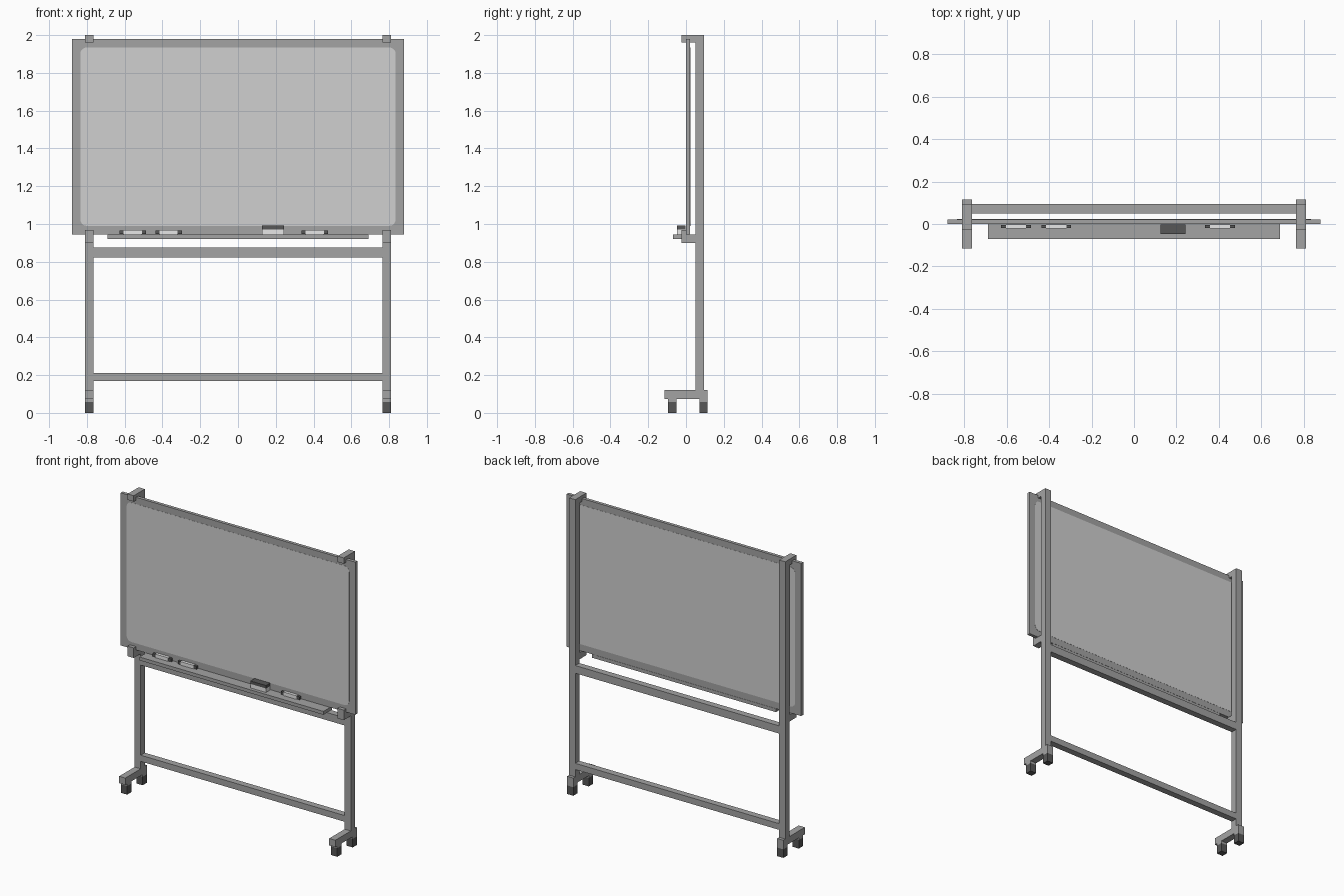
import bpy, bmesh, math

cube = bpy.data.objects.get("Cube")
if cube:
    bpy.data.objects.remove(cube, do_unlink=True)


def material(name, v):
    m = bpy.data.materials.new(name)
    m.use_nodes = True
    col = (v, v, v, 1)
    m.diffuse_color = col
    m.node_tree.nodes["Principled BSDF"].inputs["Base Color"].default_value = col
    return m


FRAME = material("frame grey", 0.37)
BOARD = material("board light grey", 0.63)
DARK = material("rubber dark grey", 0.095)
WHITE = material("plastic white", 0.80)


def finish(name, bm, mat):
    bmesh.ops.recalc_face_normals(bm, faces=bm.faces)
    me = bpy.data.meshes.new(name)
    bm.to_mesh(me)
    bm.free()
    me.materials.append(mat)
    ob = bpy.data.objects.new(name, me)
    bpy.context.collection.objects.link(ob)
    return ob


def box(name, x, y, z, mat):
    """Box from (min, max) ranges on each axis."""
    bm = bmesh.new()
    bmesh.ops.create_cube(bm, size=1)
    for v in bm.verts:
        v.co = [r[0] if c < 0 else r[1] for c, r in zip(v.co, (x, y, z))]
    return finish(name, bm, mat)


def prism(name, outline, axis, lo, hi, mat):
    """Extrude a 2D outline along x (outline = y, z) or y (outline = x, z)."""
    bm = bmesh.new()
    def place(p, t):
        return (t, p[0], p[1]) if axis == "x" else (p[0], t, p[1])
    face = bm.faces.new([bm.verts.new(place(p, lo)) for p in outline])
    ext = bmesh.ops.extrude_face_region(bm, geom=[face])
    for v in ext["geom"]:
        if isinstance(v, bmesh.types.BMVert):
            v.co["xy".index(axis)] = hi
    return finish(name, bm, mat)


def rounded_rect(x, z, r, steps=5):
    pts = []
    corners = ((x[1] - r, z[1] - r), (x[0] + r, z[1] - r),
               (x[0] + r, z[0] + r), (x[1] - r, z[0] + r))
    for i, (cx, cz) in enumerate(corners):
        for k in range(steps + 1):
            a = math.pi / 2 * (i + k / steps)
            pts.append((cx + r * math.cos(a), cz + r * math.sin(a)))
    return pts


# Board: framed slab with a rounded writing surface on both sides
box("board_frame", (-0.88, 0.88), (0, 0.022), (0.945, 1.98), FRAME)
surface = rounded_rect((-0.835, 0.835), (0.99, 1.935), 0.035)
prism("front_writing_surface", surface, "y", -0.001, 0.002, BOARD)
prism("back_writing_surface", surface, "y", 0.020, 0.023, BOARD)

# Stand: posts, hooked clamps, feet and casters on each side
TOP_CLAMP = [(-0.025, 1.96), (0, 1.96), (0, 1.98), (0.022, 1.98),
             (0.022, 1.96), (0.05, 1.96), (0.05, 2.0), (-0.025, 2.0)]
LOW_CLAMP = [(-0.025, 0.90), (0.05, 0.90), (0.05, 0.945), (0, 0.945),
             (0, 0.968), (-0.025, 0.968)]
POST_Y = (0.05, 0.094)
for side, s in (("left", 1), ("right", -1)):
    xr = tuple(sorted((0.765 * s, 0.811 * s)))
    box(side + "_post", xr, POST_Y, (0.12, 2.0), FRAME)
    prism(side + "_top_clamp", TOP_CLAMP, "x", *xr, FRAME)
    prism(side + "_bottom_clamp", LOW_CLAMP, "x", *xr, FRAME)
    box(side + "_foot", xr, (-0.115, 0.115), (0.073, 0.12), FRAME)
    for end, y in (("front", (-0.095, -0.051)), ("back", (0.071, 0.115))):
        box(f"{side}_{end}_caster_mount", xr, y, (0.058, 0.073), FRAME)
        box(f"{side}_{end}_caster", xr, y, (0, 0.058), DARK)

# Cross rails between the posts
box("upper_rail", (-0.765, 0.765), POST_Y, (0.823, 0.875), FRAME)
box("lower_rail", (-0.765, 0.765), POST_Y, (0.17, 0.212), FRAME)

# Tray under the board
box("tray", (-0.69, 0.69), (-0.07, 0.022), (0.921, 0.944), FRAME)

# Eraser on the tray: pale base with a dark top
box("eraser_base", (0.126, 0.243), (-0.047, -0.002), (0.944, 0.971), WHITE)
box("eraser_top", (0.126, 0.243), (-0.047, -0.002), (0.971, 0.991), DARK)

# Markers: pale barrels with narrower dark ends
for i, c in enumerate((-0.557, -0.367, 0.406), 1):
    box(f"marker_{i}_barrel", (c - 0.048, c + 0.048), (-0.022, -0.002), (0.944, 0.968), WHITE)
    for end, s in (("left", 1), ("right", -1)):
        xr = tuple(sorted((c + 0.048 * s, c + 0.07 * s)))
        box(f"marker_{i}_{end}_cap", xr, (-0.020, -0.004), (0.946, 0.966), DARK)
